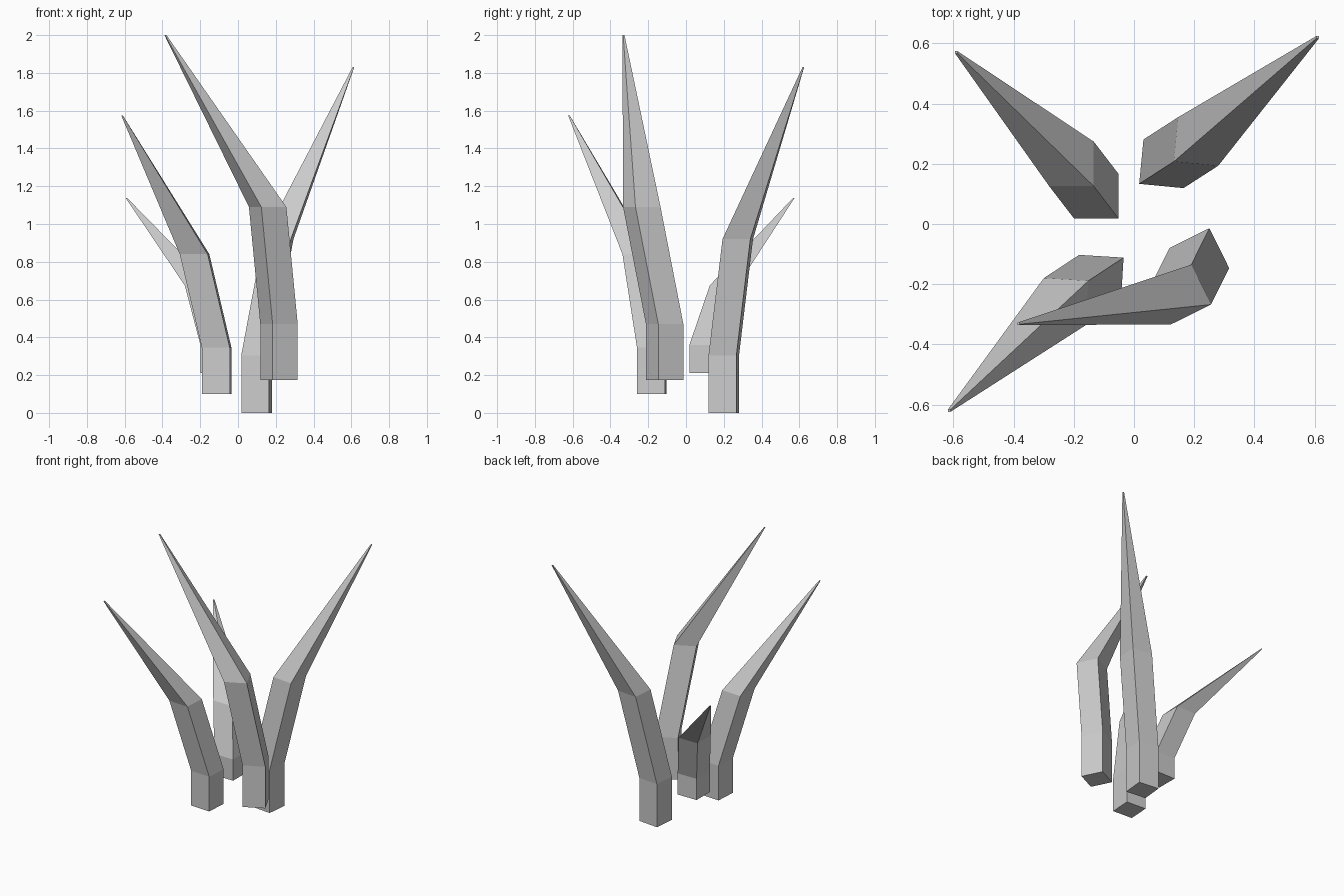
import bpy, bmesh
from math import radians, sin, cos

if "Cube" in bpy.data.objects:
    bpy.data.objects.remove(bpy.data.objects["Cube"])

SIDE, TIP = 0.148, 0.008


def blade(name, angle, levels):
    """Square stalk skinned through (x, y, z) ring centres, narrowing to a point."""
    a = radians(angle)
    bm = bmesh.new()
    rings = []
    for i, (x, y, z) in enumerate(levels):
        h = (TIP if i == len(levels) - 1 else SIDE) / 2
        rings.append([bm.verts.new((x + h * (u * cos(a) - v * sin(a)),
                                    y + h * (u * sin(a) + v * cos(a)), z))
                      for u, v in ((-1, -1), (1, -1), (1, 1), (-1, 1))])
    for lo, hi in zip(rings, rings[1:]):
        for k in range(4):
            n = (k + 1) % 4
            bm.faces.new((lo[k], lo[n], hi[n], hi[k]))
    bm.faces.new(rings[0][::-1])
    bm.faces.new(rings[-1])
    bmesh.ops.recalc_face_normals(bm, faces=bm.faces)
    mesh = bpy.data.meshes.new(name)
    bm.to_mesh(mesh)
    bm.free()
    bpy.context.collection.objects.link(bpy.data.objects.new(name, mesh))


# Each blade: upright foot, leaning stem, pointed leaf
blades = {
    "back_right_blade": (-5.5, (0.098, 0.2), (0.213, 0.274), (0.611, 0.621), (0, 0.305, 0.92, 1.83)),
    "back_left_blade": (0, (-0.125, 0.092), (-0.208, 0.2), (-0.59, 0.57), (0.21, 0.36, 0.675, 1.137)),
    "front_left_blade": (-3.5, (-0.113, -0.181), (-0.23, -0.258), (-0.614, -0.62), (0.1, 0.345, 0.84, 1.575)),
    "front_right_blade": (26.3, (0.217, -0.113), (0.157, -0.234), (-0.384, -0.331), (0.175, 0.47, 1.09, 2.0)),
}
for name, (angle, foot, bend, tip, z) in blades.items():
    blade(name, angle, [(*foot, z[0]), (*foot, z[1]), (*bend, z[2]), (*tip, z[3])])
